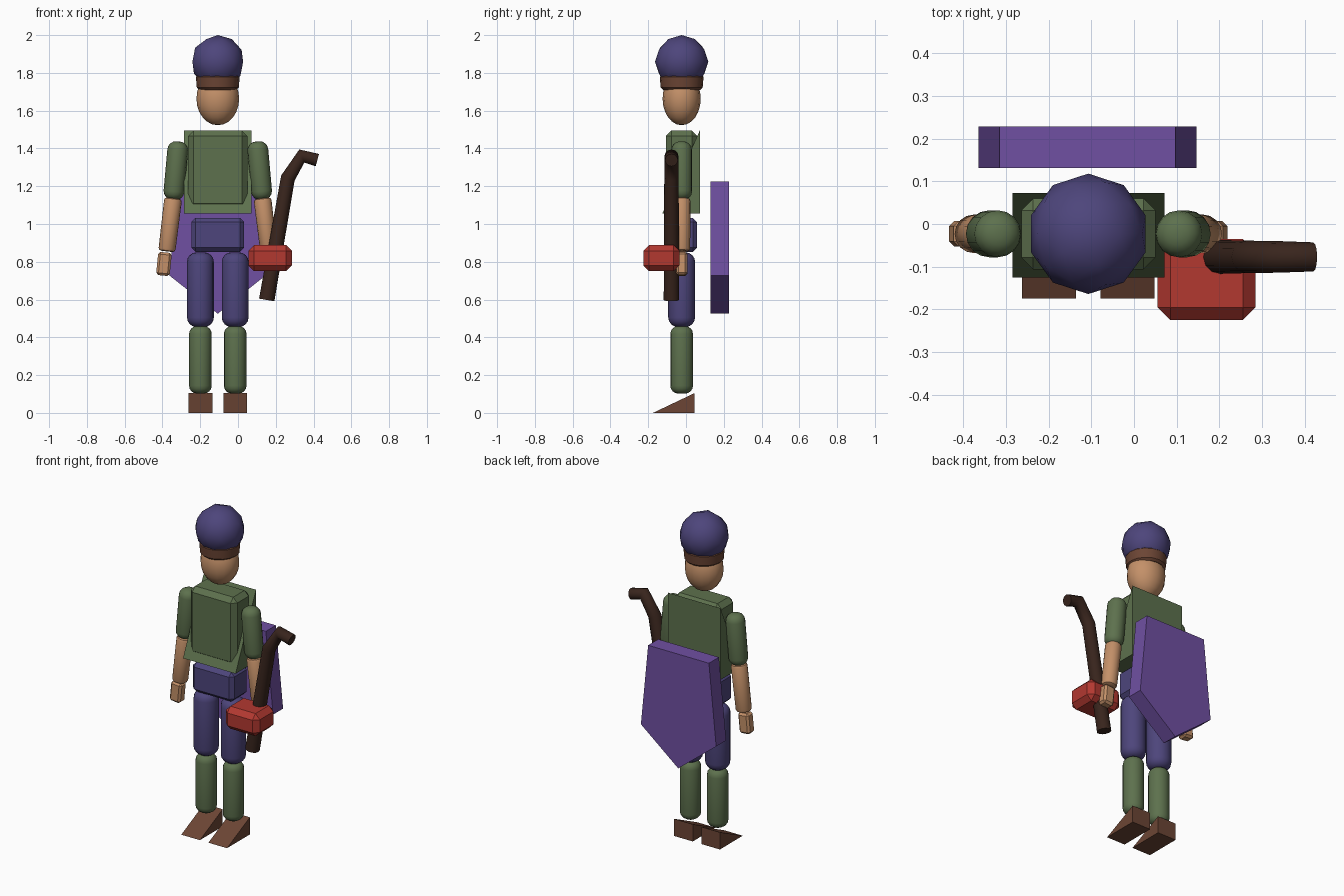
import bpy, bmesh, math
from mathutils import Vector

if "Cube" in bpy.data.objects:
    bpy.data.objects.remove(bpy.data.objects["Cube"])

CX, CY = -0.107, -0.023          # axis of the figure


def mat(name, r, g, b):
    m = bpy.data.materials.new(name)
    m.diffuse_color = (r, g, b, 1)
    m.use_nodes = True
    m.node_tree.nodes["Principled BSDF"].inputs["Base Color"].default_value = m.diffuse_color
    return m


BLUE = mat("navy cloth", 0.075, 0.06, 0.2)
GREEN = mat("green cloth", 0.11, 0.165, 0.075)
SKIN = mat("skin", 0.55, 0.28, 0.14)
BROWN = mat("brown leather", 0.15, 0.06, 0.035)
WOOD = mat("dark wood", 0.04, 0.018, 0.012)
RED = mat("red", 0.45, 0.04, 0.03)
PURPLE = mat("purple", 0.16, 0.08, 0.36)


def finish(bm, name, material, angle=None):
    bmesh.ops.recalc_face_normals(bm, faces=bm.faces)
    me = bpy.data.meshes.new(name)
    bm.to_mesh(me)
    bm.free()
    me.materials.append(material)
    ob = bpy.data.objects.new(name, me)
    bpy.context.collection.objects.link(ob)
    if angle:
        bpy.ops.object.select_all(action='DESELECT')
        ob.select_set(True)
        bpy.context.view_layer.objects.active = ob
        bpy.ops.object.shade_smooth_by_angle(angle=math.radians(angle))
    return ob


def box(name, lo, hi, material, bevel, tilt=0):
    bm = bmesh.new()
    bmesh.ops.create_cube(bm, size=1)
    lo, hi = Vector(lo), Vector(hi)
    bmesh.ops.scale(bm, vec=hi - lo, verts=bm.verts)
    bmesh.ops.bevel(bm, geom=bm.edges[:], offset=bevel, segments=1, affect='EDGES')
    ob = finish(bm, name, material)
    ob.location = (lo + hi) / 2
    ob.rotation_euler.y = tilt
    return ob


def limb(name, a, b, r1, r2, material, bevel, segs):
    # rounded cylinder from a (lower) to b (upper)
    a, b = Vector(a), Vector(b)
    d = b - a
    bm = bmesh.new()
    bmesh.ops.create_cone(bm, cap_ends=True, segments=16, radius1=r1, radius2=r2, depth=d.length)
    rim = [e for e in bm.edges if any(len(f.verts) > 4 for f in e.link_faces)]
    bmesh.ops.bevel(bm, geom=rim, offset=bevel, segments=segs, profile=0.5, affect='EDGES')
    ob = finish(bm, name, material, 35)
    ob.location = (a + b) / 2
    ob.rotation_euler = d.to_track_quat('Z', 'Y').to_euler()
    return ob


def prism(name, pts, axis, lo, hi, material):
    # polygon (u, z) extruded along x (u = y) or along y (u = x)
    bm = bmesh.new()
    mk = (lambda u, z, t: (t, u, z)) if axis == 'x' else (lambda u, z, t: (u, t, z))
    f = bm.faces.new([bm.verts.new(mk(u, z, lo)) for u, z in pts])
    ext = bmesh.ops.extrude_face_region(bm, geom=[f])
    vs = [v for v in ext['geom'] if isinstance(v, bmesh.types.BMVert)]
    bmesh.ops.translate(bm, verts=vs, vec=mk(0, 0, hi - lo))
    return finish(bm, name, material)


# hat crown, cut flat underneath
bm = bmesh.new()
bmesh.ops.create_icosphere(bm, subdivisions=2, radius=0.141)
cut = bmesh.ops.bisect_plane(bm, geom=bm.verts[:] + bm.edges[:] + bm.faces[:],
                             plane_co=(0, 0, -0.09), plane_no=(0, 0, -1), clear_outer=True)
bmesh.ops.holes_fill(bm, edges=[e for e in bm.edges if e.is_boundary])
finish(bm, "hat", BLUE, 40).location = (CX, CY, 1.859)

# hat band
band = limb("hat_band", (CX, CY, 1.71), (CX, CY, 1.79), 0.11, 0.117, BROWN, 0.012, 1)

# head
bm = bmesh.new()
bmesh.ops.create_uvsphere(bm, u_segments=16, v_segments=12, radius=1)
bmesh.ops.scale(bm, vec=(0.113, 0.101, 0.14), verts=bm.verts)
finish(bm, "head", SKIN, 40).location = (CX, CY, 1.663)

# torso, tunic wedge and pelvis
box("torso", (CX - 0.157, -0.106, 1.08), (CX + 0.157, 0.06, 1.494), GREEN, 0.028)
prism("tunic", [(0.073, 1.056), (0.073, 1.495), (-0.125, 1.056)], 'x',
      CX - 0.178, CX + 0.178, GREEN)
box("pelvis", (CX - 0.14, -0.104, 0.853), (CX + 0.14, 0.058, 1.032), BLUE, 0.022)

# arms, legs and shoes on both sides
for s, side in ((-1, "right"), (1, "left")):
    def P(x, z):
        return (CX + s * x, CY, z)
    limb(side + "_upper_arm", P(0.236, 1.128), P(0.208, 1.437), 0.055, 0.055, GREEN, 0.045, 4)
    limb(side + "_forearm", P(0.27, 0.855), P(0.236, 1.137), 0.045, 0.047, SKIN, 0.015, 2)
    hx = CX + s * 0.285
    box(side + "_hand", (hx - 0.036, CY - 0.03, 0.727), (hx + 0.036, CY + 0.03, 0.85),
        SKIN, 0.012, -s * 0.1)
    limb(side + "_thigh", P(0.092, 0.455), P(0.092, 0.85), 0.071, 0.071, BLUE, 0.05, 4)
    limb(side + "_shin", P(0.092, 0.102), P(0.092, 0.46), 0.06, 0.06, GREEN, 0.042, 4)
    fx = CX + s * 0.092
    prism(side + "_shoe", [(0.046, 0), (0.046, 0.105), (-0.175, 0)], 'x',
          fx - 0.063, fx + 0.063, BROWN)

# shield on the back
prism("shield", [(-0.315, 1.225), (0.097, 1.225), (0.146, 0.728), (CX, 0.525), (-0.364, 0.728)],
      'y', 0.131, 0.228, PURPLE)

# red pouch held at the hand
box("pouch", (0.055, -0.225, 0.75), (0.285, -0.035, 0.888), RED, 0.03)

# bent wooden staff
cu = bpy.data.curves.new("staff", 'CURVE')
cu.dimensions = '3D'
cu.bevel_depth = 1
cu.bevel_resolution = 4
cu.use_fill_caps = True
sp = cu.splines.new('POLY')
path = [(0.152, 0.598, 0.041), (0.264, 1.243, 0.038), (0.338, 1.36, 0.037), (0.42, 1.338, 0.034)]
sp.points.add(len(path) - 1)
for p, (x, z, r) in zip(sp.points, path):
    p.co = (x, -0.077, z, 1)
    p.radius = r
cu.materials.append(WOOD)
bpy.context.collection.objects.link(bpy.data.objects.new("staff", cu))
